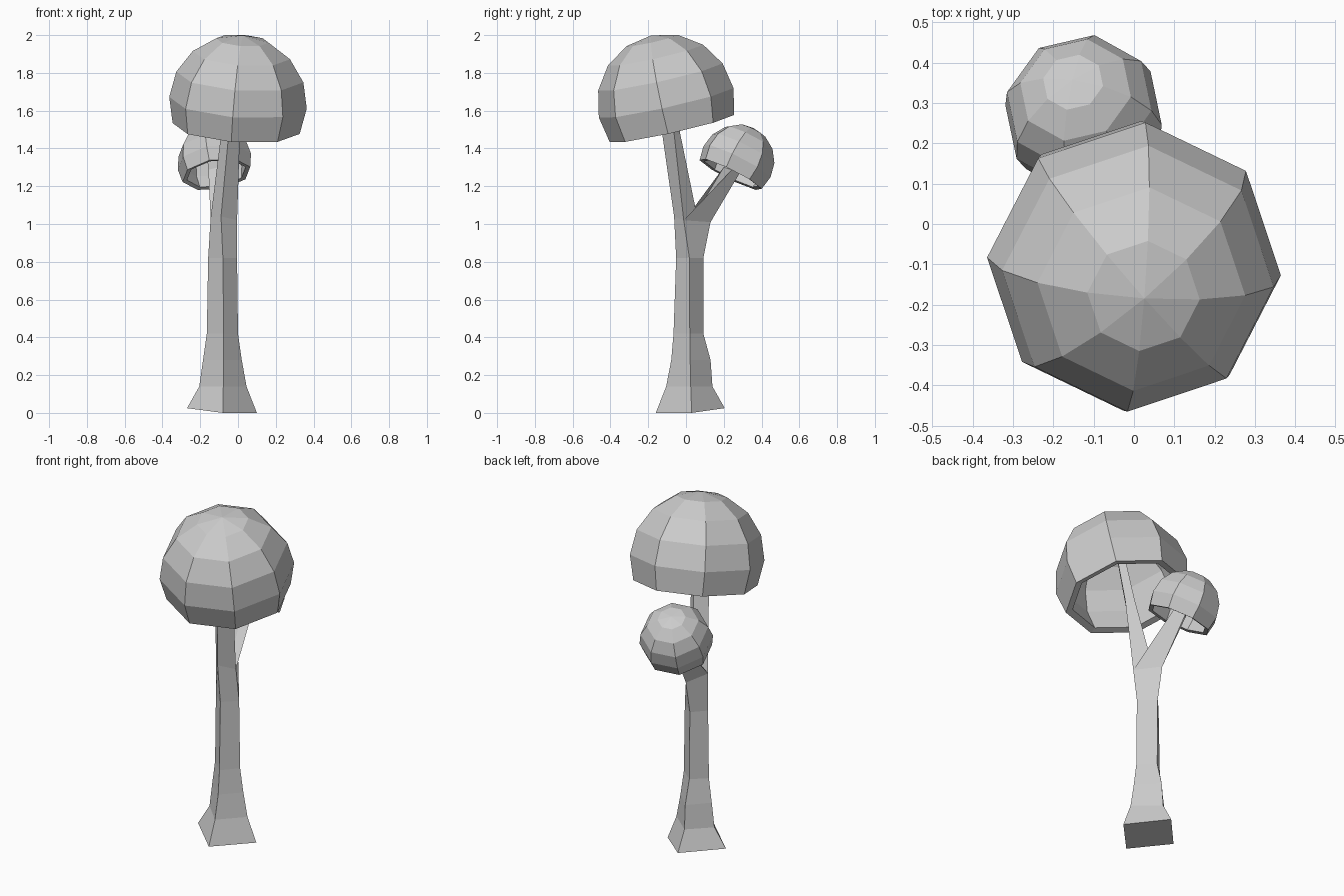
import bpy, bmesh, math
from mathutils import Matrix, Vector

if "Cube" in bpy.data.objects:
    bpy.data.objects.remove(bpy.data.objects["Cube"])


def make_object(name, bm):
    mesh = bpy.data.meshes.new(name)
    bm.to_mesh(mesh)
    bm.free()
    obj = bpy.data.objects.new(name, mesh)
    bpy.context.collection.objects.link(obj)
    return obj


# Hollow, tilted dome cut from an eight-sided sphere
def cap(name, center, radius, axis, spin, thickness):
    bm = bmesh.new()
    bmesh.ops.create_uvsphere(bm, u_segments=8, v_segments=8, radius=radius)
    low = [v for v in bm.verts if v.co.z < -0.5 * radius]
    bmesh.ops.delete(bm, geom=low, context='VERTS')
    tilt = Vector((0, 0, 1)).rotation_difference(Vector(axis).normalized())
    bm.transform(Matrix.Translation(center) @ tilt.to_matrix().to_4x4()
                 @ Matrix.Rotation(math.radians(spin), 4, 'Z'))
    obj = make_object(name, bm)
    shell = obj.modifiers.new("shell", 'SOLIDIFY')
    shell.thickness = thickness
    shell.offset = -1


# Joins four-cornered rings into a tube
def bridge(bm, rings):
    for a, b in zip(rings, rings[1:]):
        for i in range(4):
            j = (i + 1) % 4
            bm.faces.new((a[i], a[j], b[j], b[i]))


def ring(bm, points):
    return [bm.verts.new(p) for p in points]


def offset_ring(bm, center, offsets, scale=1.0):
    return ring(bm, [Vector(center) + Vector(o) * scale for o in offsets])


# Forked trunk: corners run front, right, back, left
bm = bmesh.new()
base = ring(bm, [(-.08, -.16, 0), (.10, .03, 0), (-.09, .205, .025), (-.27, .01, .025)])
trunk = [base]
for z, left, mid, right, front, side, back in [
        (.14, -.205, -.078, .045, -.105, .025, .14),
        (.28, -.185, -.076, .02, -.078, .022, .13),
        (.42, -.165, -.076, .0, -.066, .02, .092),
        (.82, -.158, -.08, -.005, -.052, .018, .092)]:
    trunk.append(ring(bm, [(mid, front, z), (right, side, z),
                           (mid - .01, back, z), (left, side, z)]))
a, b, c, d = fork = ring(bm, [(-.09, -.063, 1.04), (-.005, -.012, 1.02),
                              (-.09, .13, 1.01), (-.145, .0, 1.03)])
crotch = bm.verts.new((-.08, .055, 1.06))
bridge(bm, trunk + [fork])
bm.faces.new(base)

# Tall front branch
tall = [(-.01, -.048, 0), (.05, .015, 0), (.01, .048, 0), (-.05, -.01, 0)]
tall_mid = offset_ring(bm, (-.04, -.077, 1.47), tall)
tall_end = offset_ring(bm, (0, -.15, 1.92), tall, .7)
bridge(bm, [[a, b, crotch, d], tall_mid, tall_end])
bm.faces.new(tall_end)

# Short back branch
short = [(.01, -.043, .014), (.047, 0, 0), (-.01, .043, -.014), (-.047, 0, 0)]
short_mid = offset_ring(bm, (-.11, .243, 1.287), short)
short_end = offset_ring(bm, (-.135, .31, 1.425), short, .75)
bridge(bm, [[crotch, b, c, d], short_mid, short_end])
bm.faces.new(short_end)
bmesh.ops.recalc_face_normals(bm, faces=bm.faces)
make_object("forked_trunk", bm)

# Leaf domes
cap("large_cap", (0, -.105, 1.642), .366, (.07, -.217, .974), -4, .04)
cap("small_cap", (-.125, .27, 1.33), .2, (-.14, .44, .887), -10, .025)
